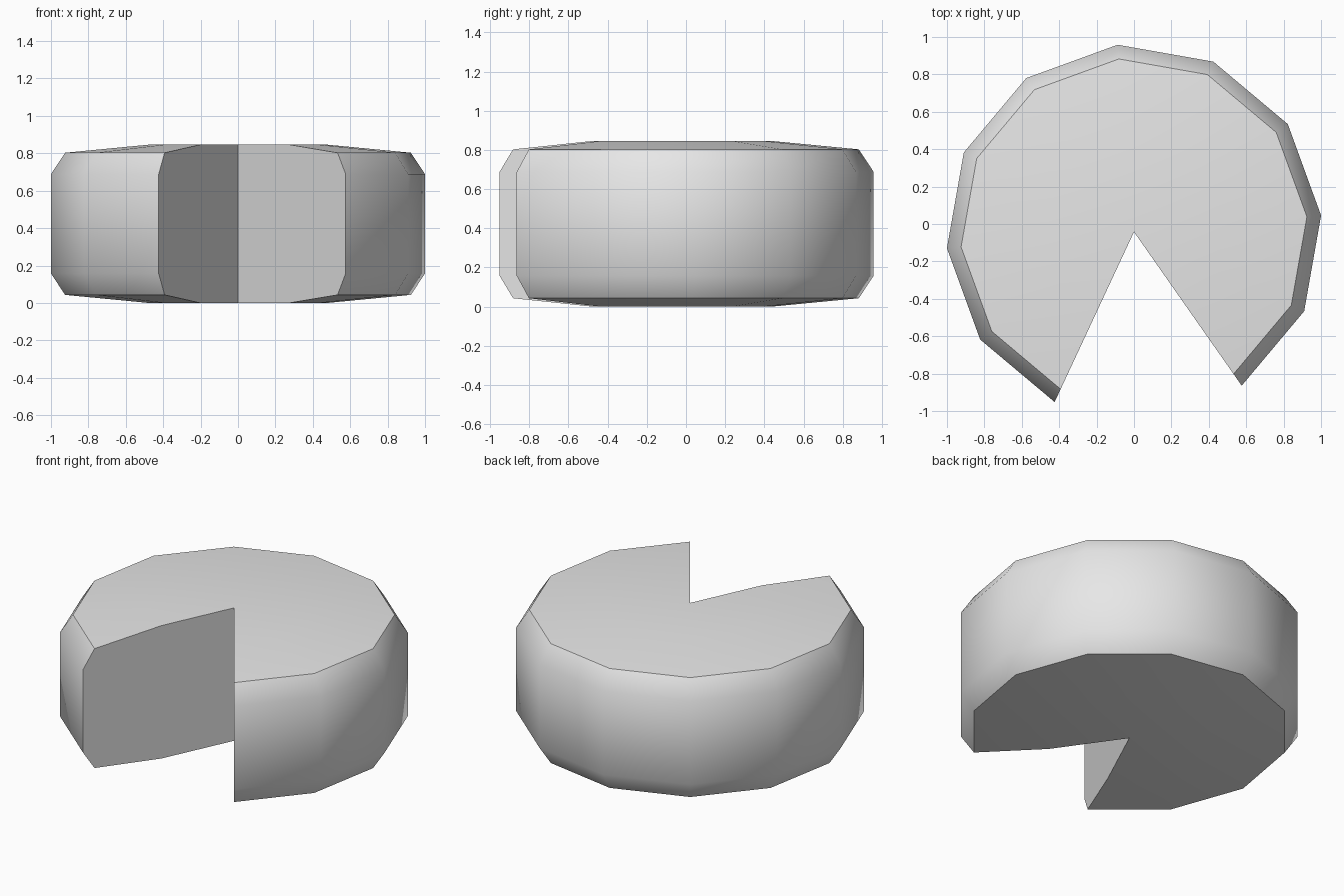
import bpy
import bmesh
from math import radians, cos, sin
from mathutils import Matrix, Vector

cube = bpy.data.objects.get("Cube")
if cube:
    bpy.data.objects.remove(cube, do_unlink=True)

# One plain material
grey = bpy.data.materials.new("plain grey")
grey.use_nodes = True
colour = (0.8, 0.8, 0.8, 1)
grey.diffuse_color = colour
grey.node_tree.nodes["Principled BSDF"].inputs["Base Color"].default_value = colour

# Half section of the wheel: radius and height, from bottom centre to top centre
HEIGHT = 0.846
lower = [(0, 0), (0.48, 0), (0.928, 0.043), (1.004, 0.158)]
section = lower + [(r, HEIGHT - z) for r, z in reversed(lower)]

# Twelve-sided wheel with two sides left out as the cut wedge
START, STEP, SIDES = radians(-55), radians(30), 10
bm = bmesh.new()
rings = []
for i in range(SIDES + 1):
    a = START + i * STEP
    rings.append([bm.verts.new((r * cos(a), r * sin(a), z)) for r, z in section])
for a, b in zip(rings, rings[1:]):
    for j in range(len(section) - 1):
        quad = [a[j], b[j], b[j + 1], a[j + 1]]
        if j == 0:
            quad.remove(b[0])
        elif j == len(section) - 2:
            quad.remove(b[-1])
        bm.faces.new(quad)

# Flat cut faces on both sides of the wedge
bm.faces.new(rings[0])
bm.faces.new(rings[-1])
bmesh.ops.remove_doubles(bm, verts=bm.verts, dist=0.0001)
bmesh.ops.recalc_face_normals(bm, faces=bm.faces)
bmesh.ops.transform(bm, matrix=Matrix.Translation(Vector((0, -0.042, 0))), verts=bm.verts)

mesh = bpy.data.meshes.new("cut_wheel")
bm.to_mesh(mesh)
bm.free()
mesh.materials.append(grey)
wheel = bpy.data.objects.new("cut_wheel", mesh)
bpy.context.collection.objects.link(wheel)

# Smooth rim, sharp edges at the flat faces
bpy.ops.object.select_all(action='DESELECT')
wheel.select_set(True)
bpy.context.view_layer.objects.active = wheel
bpy.ops.object.shade_smooth_by_angle(angle=radians(45))
